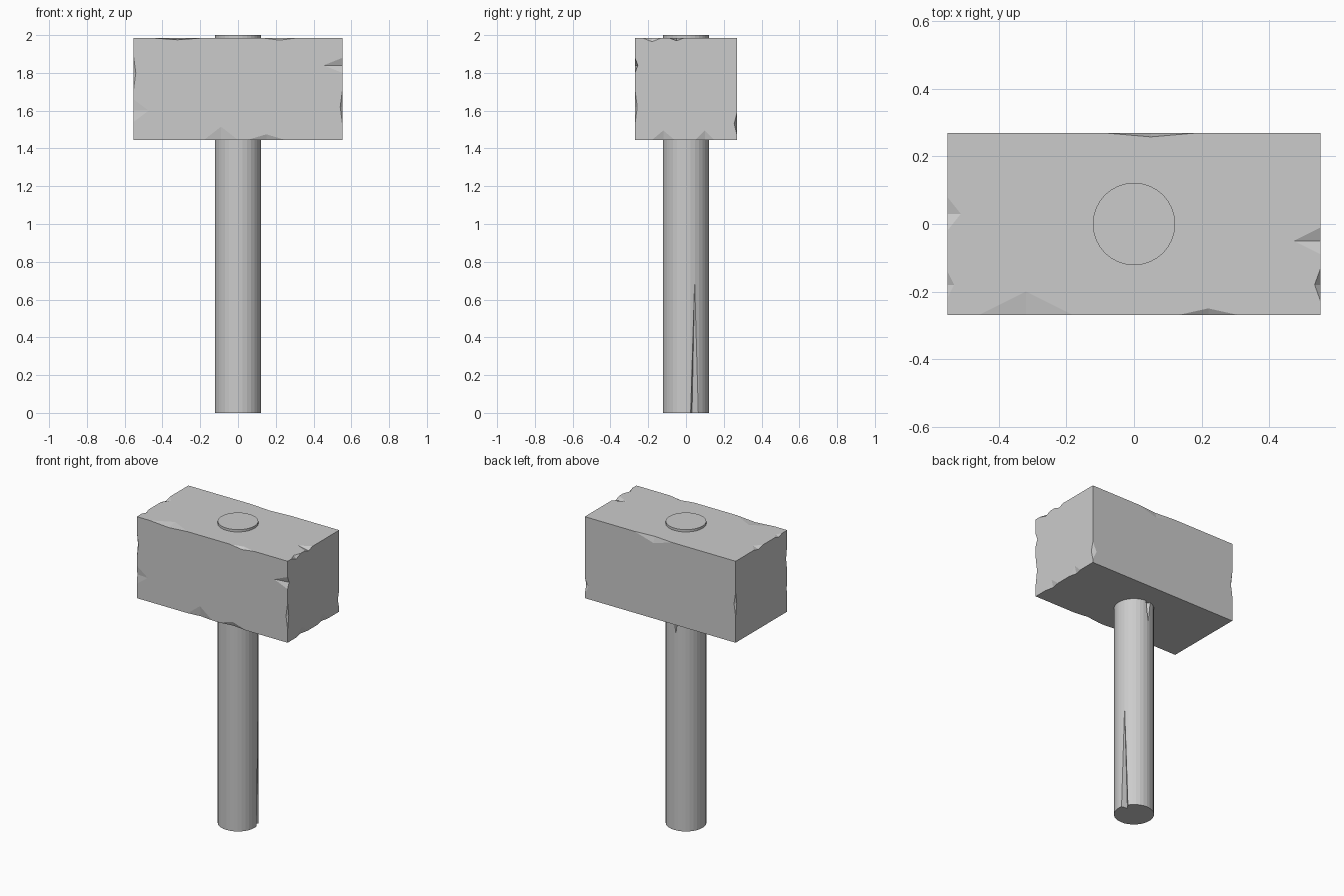
import bpy, bmesh, math
from mathutils import Vector

if "Cube" in bpy.data.objects:
    bpy.data.objects.remove(bpy.data.objects["Cube"])

grey = bpy.data.materials.new("plain grey")
grey.diffuse_color = (0.6, 0.6, 0.6, 1)
grey.use_nodes = True
grey.node_tree.nodes["Principled BSDF"].inputs["Base Color"].default_value = grey.diffuse_color


def add_object(name, bm, material=None):
    bmesh.ops.recalc_face_normals(bm, faces=bm.faces)
    mesh = bpy.data.meshes.new(name)
    bm.to_mesh(mesh)
    bm.free()
    obj = bpy.data.objects.new(name, mesh)
    bpy.context.collection.objects.link(obj)
    if material:
        mesh.materials.append(material)
    return obj


def cut(obj, cutter):
    mod = obj.modifiers.new("cut", 'BOOLEAN')
    mod.operation = 'DIFFERENCE'
    mod.solver = 'EXACT'
    mod.object = cutter
    bpy.context.view_layer.objects.active = obj
    bpy.ops.object.modifier_apply(modifier=mod.name)
    bpy.data.objects.remove(cutter)


def octahedron(bm, c, r):
    c = Vector(c)
    ends = [[bm.verts.new(c + Vector([s * r[i] if i == k else 0 for i in range(3)]))
             for s in (-1, 1)] for k in range(3)]
    for a in ends[0]:
        for b in ends[1]:
            for d in ends[2]:
                bm.faces.new((a, b, d))


def wedge(bm, angle, z_wide, z_tip, width):
    # Tapering crack: a triangle on the outside that closes towards its tip
    a = math.radians(angle)
    out, side = Vector((math.cos(a), math.sin(a), 0)), Vector((-math.sin(a), math.cos(a), 0))
    up = Vector((0, 0, 1))
    pts = [out * 0.14 + side * width + up * z_wide, out * 0.14 - side * width + up * z_wide,
           out * 0.085 + up * z_wide, out * 0.122 + up * z_tip]
    v = [bm.verts.new(p) for p in pts]
    for f in ((0, 1, 2), (0, 1, 3), (1, 2, 3), (0, 2, 3)):
        bm.faces.new([v[i] for i in f])


# Block head
X, Y, LOW, HIGH = 0.553, 0.27, 1.445, 1.985
bm = bmesh.new()
bmesh.ops.create_cube(bm, size=1)
for v in bm.verts:
    v.co = (v.co.x * 2 * X, v.co.y * 2 * Y, (LOW + HIGH) / 2 + v.co.z * (HIGH - LOW))
head = add_object("hammer_head", bm, grey)

# Chipped edges: centre on an edge, then reach along x, y, z
chips = [
    ((X, -Y, 1.84), (0.10, 0.015, 0.04)), ((X, -Y, 1.62), (0.012, 0.012, 0.09)),
    ((-X, -Y, 1.80), (0.012, 0.012, 0.09)), ((-X, -Y, 1.60), (0.08, 0.006, 0.06)),
    ((-0.32, -Y, HIGH), (0.14, 0.07, 0.010)), ((0.22, -Y, HIGH), (0.09, 0.02, 0.012)),
    ((-0.09, -Y, LOW), (0.09, 0.010, 0.07)), ((0.15, -Y, LOW), (0.10, 0.012, 0.03)),
    ((X, -0.05, HIGH), (0.08, 0.04, 0.015)), ((X, -0.18, HIGH), (0.018, 0.05, 0.02)),
    ((-X, 0.03, HIGH), (0.04, 0.05, 0.012)), ((-X, -0.18, HIGH), (0.02, 0.04, 0.012)),
    ((X, 0.10, LOW), (0.012, 0.05, 0.05)), ((X, -0.12, LOW), (0.012, 0.06, 0.05)),
    ((0.05, Y, HIGH), (0.14, 0.012, 0.04)), ((X, Y, 1.53), (0.03, 0.015, 0.06)),
    ((-X, Y, 1.70), (0.012, 0.012, 0.08)),
]
bm = bmesh.new()
for centre, reach in chips:
    octahedron(bm, centre, reach)
cut(head, add_object("chip_cutter", bm))

# Round handle running through the head
bm = bmesh.new()
bmesh.ops.create_cone(bm, cap_ends=True, segments=32, radius1=0.122, radius2=0.122, depth=2)
bmesh.ops.translate(bm, verts=bm.verts, vec=(0, 0, 1))
handle = add_object("handle", bm, grey)

# Long crack at the foot and a short one under the head
bm = bmesh.new()
wedge(bm, 22, -0.01, 0.70, 0.035)
wedge(bm, 95, 1.46, 1.30, 0.03)
cut(handle, add_object("crack_cutter", bm))
